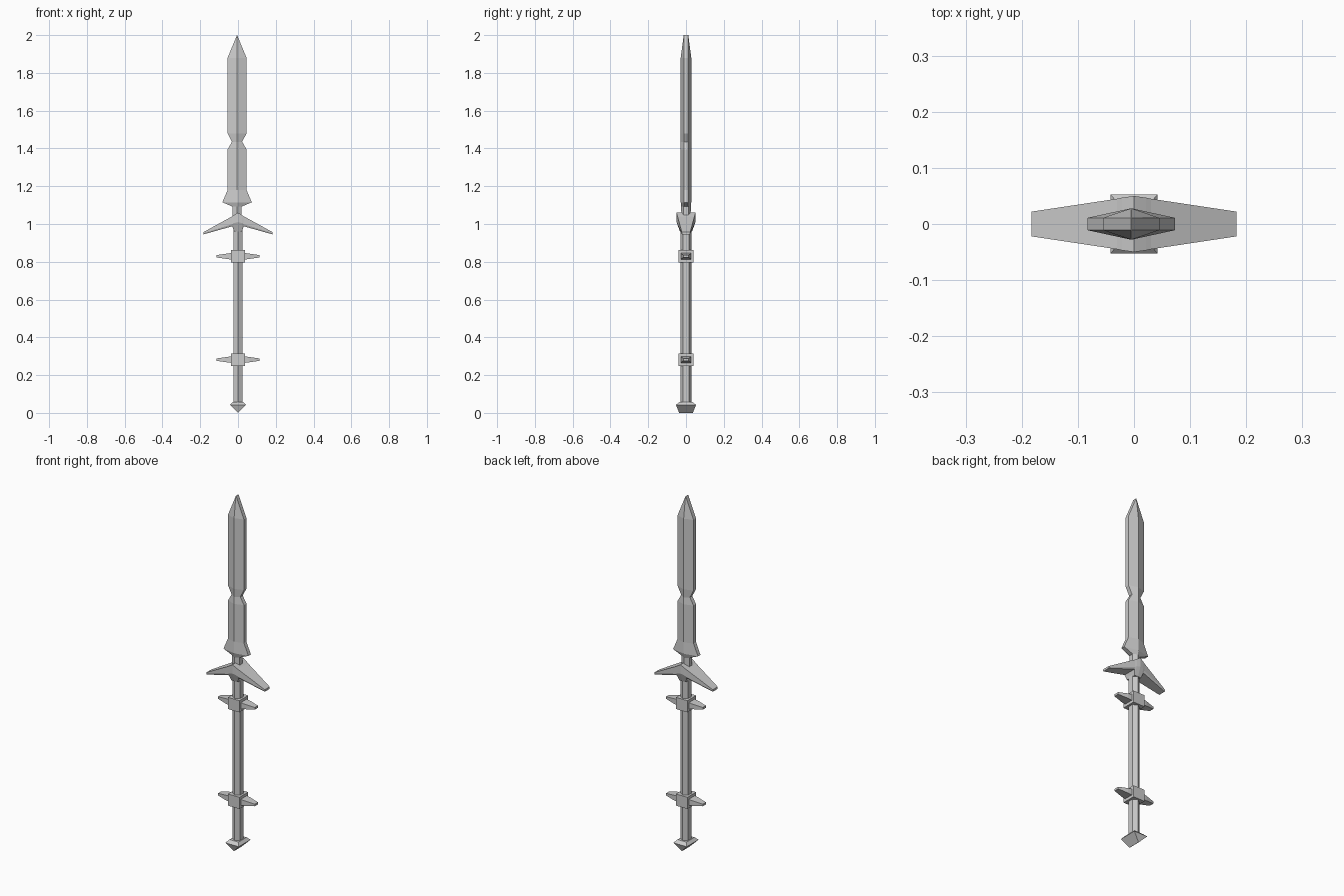
import bpy, bmesh

if "Cube" in bpy.data.objects:
    bpy.data.objects.remove(bpy.data.objects["Cube"])


def loft(name, rings):
    """Skin a list of equal-length point rings and cap both ends."""
    bm = bmesh.new()
    vs = [[bm.verts.new(p) for p in ring] for ring in rings]
    n = len(vs[0])
    for a, b in zip(vs, vs[1:]):
        for i in range(n):
            j = (i + 1) % n
            bm.faces.new((a[i], a[j], b[j], b[i]))
    bm.faces.new(vs[0])
    bm.faces.new(vs[-1])
    bmesh.ops.remove_doubles(bm, verts=bm.verts, dist=1e-5)
    bmesh.ops.recalc_face_normals(bm, faces=bm.faces)
    mesh = bpy.data.meshes.new(name)
    bm.to_mesh(mesh)
    bm.free()
    obj = bpy.data.objects.new(name, mesh)
    bpy.context.collection.objects.link(obj)
    return obj


def hex_z(z, w, e, t, cx=0.0):
    """Six-sided ring at height z: half width w, edge half depth e, ridge half depth t."""
    return [(cx + w, -e, z), (cx + w, e, z), (cx, t, z),
            (cx - w, e, z), (cx - w, -e, z), (cx, -t, z)]


def box_z(z, w, d):
    return [(w, -d, z), (w, d, z), (-w, d, z), (-w, -d, z)]


def box_x(x, d, h, cz):
    return [(x, -d, cz - h), (x, d, cz - h), (x, d, cz + h), (x, -d, cz + h)]


# Blade: tang, flared base, notch, pointed tip (z, half width, edge, ridge)
blade = [(1.03, .024, .012, .024), (1.092, .024, .012, .026), (1.115, .078, .011, .028),
         (1.18, .05, .011, .028), (1.395, .05, .011, .028), (1.435, .027, .011, .028),
         (1.48, .05, .011, .028), (1.88, .05, .011, .028), (2.0, .0005, .011, .012)]
loft("blade", [hex_z(*s, cx=-.005) for s in blade])

# Shaft: hexagonal grip
loft("shaft", [hex_z(z, .024, .015, .03) for z in (.045, 1.0)])

# Guard: drooping arms with a tapered socket in the middle
# (x, top half depth, top z, side z, bottom half depth, bottom z)
half = [(.183, .022, .957, .951, .021, .945), (.03, .045, 1.041, .999, .038, .988),
        (.021, .047, 1.047, 1.005, .03, .96), (0, .05, 1.06, 1.01, .032, .96)]
sections = half + [(-s[0],) + s[1:] for s in reversed(half[:-1])]
loft("guard", [[(x, -y, zt), (x, y, zt), (x, y, zs), (x, b, zb), (x, -b, zb), (x, -y, zs)]
               for x, y, zt, zs, b, zb in sections])

# Collars with a pair of tapered spikes each
for label, cz in (("lower", .282), ("upper", .829)):
    loft(label + "_collar", [box_z(cz + h, .036, .039) for h in (-.033, .033)])
    for side, s in (("left", -1), ("right", 1)):
        loft(f"{label}_spike_{side}",
             [box_x(s * x, d, h, cz) for x, d, h in
              ((.03, .027, .018), (.06, .025, .014), (.115, .014, .006))])

# Pommel: wedge with its lower edge running front to back
loft("pommel", [box_z(0, .0005, .036), box_z(.042, .042, .053), box_z(.058, .028, .036)])
